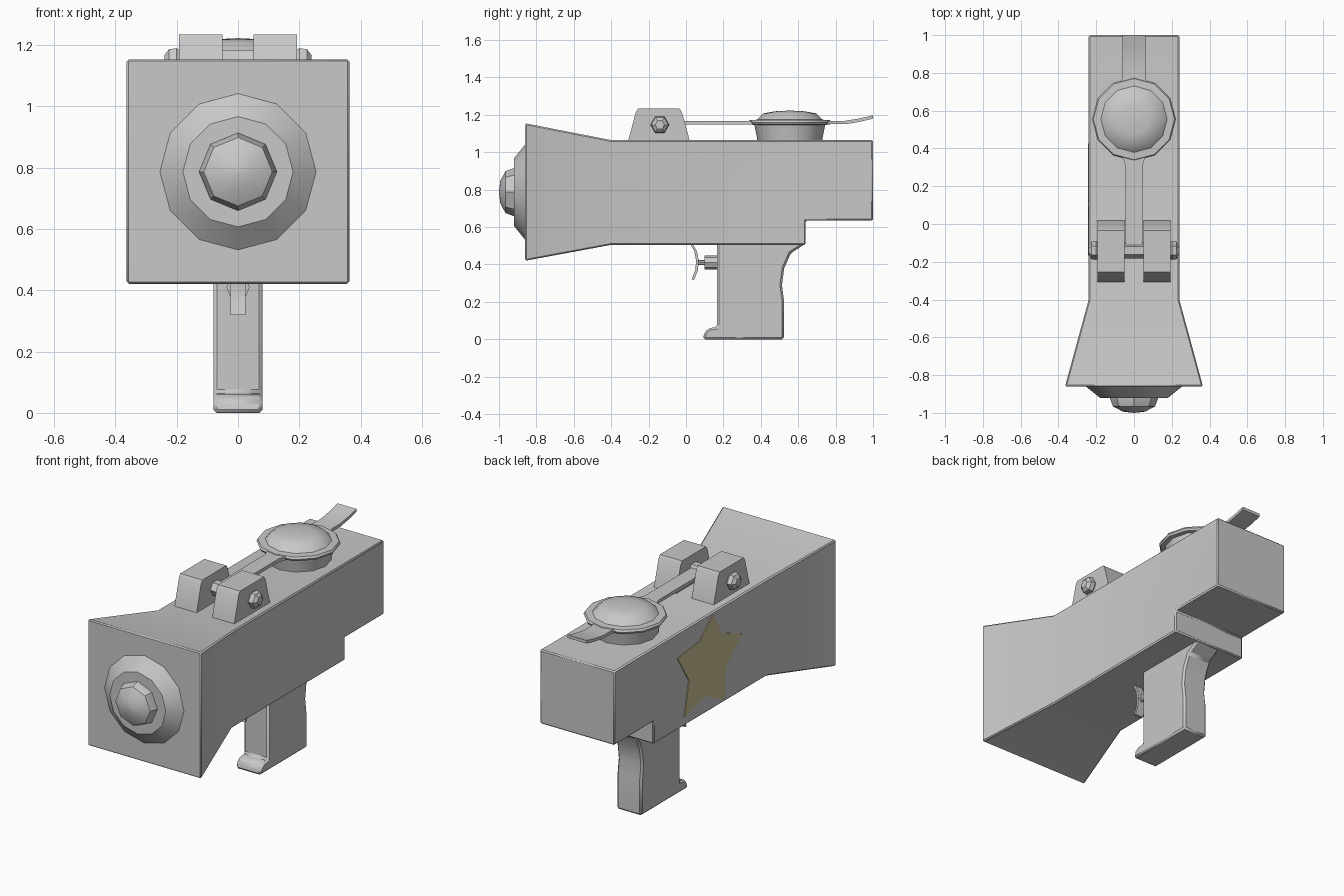
import bpy, bmesh, math

if "Cube" in bpy.data.objects:
    bpy.data.objects.remove(bpy.data.objects["Cube"])


def material(name, rgb):
    m = bpy.data.materials.new(name)
    m.diffuse_color = (*rgb, 1)
    m.use_nodes = True
    m.node_tree.nodes["Principled BSDF"].inputs["Base Color"].default_value = m.diffuse_color
    return m


GREY = material("grey", (0.58, 0.58, 0.58))
TAN = material("star tan", (0.60, 0.53, 0.30))


def finish(name, bm, mat=GREY, bevel=0, segments=1, angle=30):
    bmesh.ops.remove_doubles(bm, verts=bm.verts, dist=1e-5)
    bmesh.ops.recalc_face_normals(bm, faces=bm.faces)
    me = bpy.data.meshes.new(name)
    bm.to_mesh(me)
    bm.free()
    me.materials.append(mat)
    ob = bpy.data.objects.new(name, me)
    bpy.context.collection.objects.link(ob)
    if bevel:
        b = ob.modifiers.new("bevel", "BEVEL")
        b.width, b.segments = bevel, segments
        b.limit_method = "ANGLE"
    bpy.ops.object.select_all(action="DESELECT")
    ob.select_set(True)
    bpy.context.view_layer.objects.active = ob
    bpy.ops.object.shade_smooth_by_angle(angle=math.radians(angle))
    return ob


def prism(name, profile, x0, x1, sides=None, **kw):
    """Side profile of (y, z[, width factor]) points, spanned from x0 to x1."""
    bm = bmesh.new()
    n = len(profile)
    rows = []
    for x in (x0, x1):
        rows.append([bm.verts.new((x * (p[2] if len(p) > 2 else 1), p[0], p[1])) for p in profile])
    for i in range(n):
        j = (i + 1) % n
        bm.faces.new((rows[0][i], rows[0][j], rows[1][j], rows[1][i]))
    for row in rows:
        for side in sides or [range(n)]:
            bm.faces.new([row[i] for i in side])
    return finish(name, bm, **kw)


def lathe(name, profile, n, centre, axis, closed=False, **kw):
    """Profile of (radius, height) points turned about an axis through centre."""
    bm = bmesh.new()
    cx, cy, cz = centre
    rings = []
    for r, h in profile:
        ring = []
        for k in range(n):
            a = 2 * math.pi * k / n
            u, v = r * math.cos(a), r * math.sin(a)
            o = {"x": (h, u, v), "y": (u, h, v), "z": (u, v, h)}[axis]
            ring.append(bm.verts.new((cx + o[0], cy + o[1], cz + o[2])))
        rings.append(ring)
    pairs = list(zip(rings, rings[1:]))
    if closed:
        pairs.append((rings[-1], rings[0]))
    for a, b in pairs:
        for k in range(n):
            j = (k + 1) % n
            bm.faces.new((a[k], a[j], b[j], b[k]))
    if not closed:
        bm.faces.new(rings[0])
        bm.faces.new(rings[-1])
    return finish(name, bm, **kw)


def strip(path, thick):
    """Thin band profile: path offset upward by thick."""
    return path + [(p[0], p[1] + thick, *p[2:]) for p in reversed(path)]


# body with flared front and stepped rear
F = 0.365 / 0.24
prism("body", [(-0.86, 0.42, F), (-0.4, 0.505), (0.64, 0.505), (0.64, 0.635), (1, 0.635),
               (1, 1.065), (-0.4, 1.065), (-0.86, 1.155, F)], -0.24, 0.24,
      sides=[(0, 1, 6, 7), (1, 2, 3, 4, 5, 6)], bevel=0.007)

# front nozzle plate and its tip
lathe("nozzle_plate", [(0.255, -0.85), (0.255, -0.86), (0.18, -0.92)], 12, (0, 0, 0.787), "y")
lathe("nozzle_tip", [(0.127, -0.91), (0.127, -0.925), (0.112, -0.965), (0.06, -0.993), (0.003, -1.0)],
      8, (0, 0, 0.787), "y", angle=40)

# grip
prism("grip", [(0.09, 0), (0.525, 0), (0.525, 0.2), (0.513, 0.29), (0.525, 0.38), (0.56, 0.46),
               (0.635, 0.508), (0.635, 0.53), (0.165, 0.53), (0.165, 0.065), (0.125, 0.06), (0.1, 0.04)],
      -0.08, 0.08, bevel=0.012)

# trigger blade and plunger
blade = [(0.022, 0.51), (0.045, 0.47), (0.054, 0.42), (0.05, 0.37), (0.03, 0.32)]
prism("trigger", blade + [(y + 0.014, z) for y, z in reversed(blade)], -0.025, 0.025)
lathe("trigger_plunger", [(0.014, 0.055), (0.014, 0.1), (0.038, 0.1), (0.038, 0.18)],
      8, (0, 0, 0.41), "y")

# pair of hinge brackets
for s, side in ((-1, "left"), (1, "right")):
    prism(side + "_bracket", [(-0.31, 1.05), (0.022, 1.05), (0.018, 1.07), (-0.022, 1.215), (-0.035, 1.235),
                              (-0.255, 1.235), (-0.268, 1.215), (-0.307, 1.07)],
          s * 0.05, s * 0.192, angle=40)

# hinge pin
lathe("hinge_pin", [(0.025, -0.24), (0.046, -0.225), (0.05, -0.2), (0.042, -0.19), (0.042, 0.19),
                    (0.05, 0.2), (0.046, 0.225), (0.025, 0.24)], 6, (0, -0.14, 1.147), "x", angle=35)

# lid arm, ring and bent tail
prism("lid_arm", strip([(-0.14, 1.148), (0.31, 1.148), (0.4, 1.148, 1.7)], 0.02), -0.045, 0.045,
      sides=[(0, 1, 4, 5), (1, 2, 3, 4)])
prism("lid_tail", strip([(0.72, 1.15, 1.3), (0.78, 1.15), (0.85, 1.15), (0.93, 1.163), (1.0, 1.18)], 0.018),
      -0.06, 0.06, sides=[(i, i + 1, 8 - i, 9 - i) for i in range(4)])
lathe("lid_ring", [(0.16, 1.145), (0.215, 1.148), (0.222, 1.16), (0.215, 1.172), (0.16, 1.175)],
      12, (0, 0.555, 0), "z", closed=True)

# tank cup and domed cap
lathe("tank_cup", [(0.172, 1.05), (0.176, 1.08), (0.19, 1.15)], 12, (0, 0.555, 0), "z")
lathe("cap", [(0.18, 1.15), (0.178, 1.172), (0.14, 1.208), (0.08, 1.219), (0.003, 1.223)],
      12, (0, 0.555, 0), "z", angle=40)

# painted star on the left side
star = []
for k in range(10):
    a = math.radians(82 + 36 * k)
    r = 0.18 if k % 2 else 0.315
    star.append((0.143 - r * math.cos(a), min(1.055, max(0.515, 0.785 + r * math.sin(a)))))
prism("star", star, -0.244, -0.238, mat=TAN)
